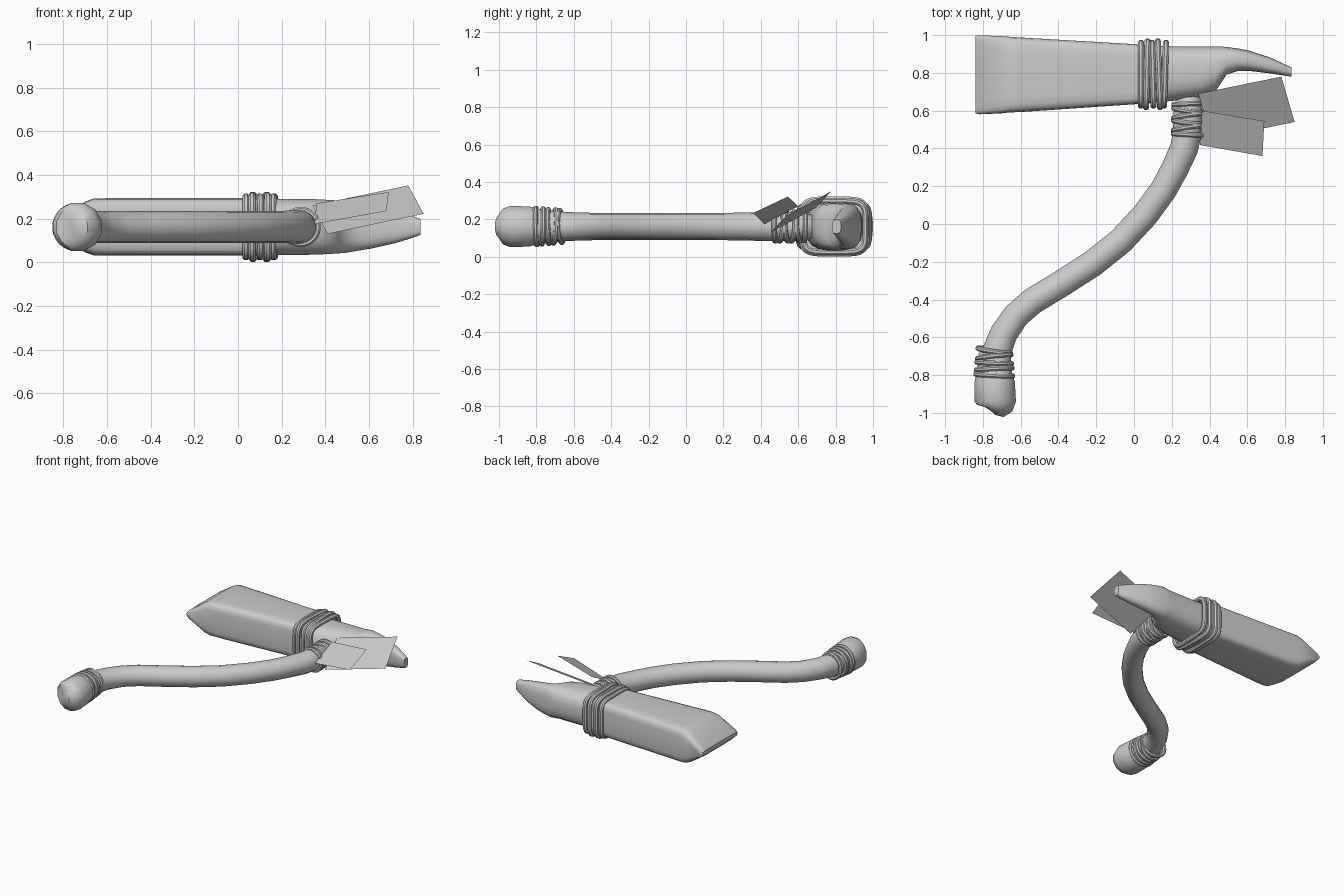
import bpy, bmesh, math
from mathutils import Vector

if "Cube" in bpy.data.objects:
    bpy.data.objects.remove(bpy.data.objects["Cube"])

Z = 0.162
UP = Vector((0, 0, 1))


def power(v, e):
    return math.copysign(abs(v) ** e, v)


def section(c, u, v, n=16, squareness=2.0):
    # superellipse loop spanned by half-axis vectors u and v
    e = 2.0 / squareness
    pts = []
    for i in range(n):
        a = 2 * math.pi * (i + 0.5) / n
        pts.append(c + u * power(math.cos(a), e) + v * power(math.sin(a), e))
    return pts


def make(name, bm, angle=40):
    bmesh.ops.recalc_face_normals(bm, faces=bm.faces)
    me = bpy.data.meshes.new(name)
    bm.to_mesh(me)
    bm.free()
    ob = bpy.data.objects.new(name, me)
    bpy.context.collection.objects.link(ob)
    bpy.ops.object.select_all(action='DESELECT')
    ob.select_set(True)
    bpy.context.view_layer.objects.active = ob
    bpy.ops.object.shade_smooth_by_angle(angle=math.radians(angle))
    return ob


def loft(name, loops, closed=False):
    bm = bmesh.new()
    rows = [[bm.verts.new(p) for p in lp] for lp in loops]
    n = len(rows[0])
    pairs = list(zip(rows, rows[1:]))
    if closed:
        pairs.append((rows[-1], rows[0]))
    else:
        bm.faces.new(rows[0])
        bm.faces.new(rows[-1])
    for a, b in pairs:
        for i in range(n):
            j = (i + 1) % n
            bm.faces.new((a[i], a[j], b[j], b[i]))
    return make(name, bm)


def cord(name, c, u, v, r, squareness=2.0, n=28):
    # closed cord loop following a superellipse
    path = section(c, u, v, n, squareness)
    normal = u.cross(v).normalized()
    loops = []
    for i, p in enumerate(path):
        t = (path[(i + 1) % n] - path[i - 1]).normalized()
        loops.append(section(p, t.cross(normal) * r, normal * r, 8))
    return loft(name, loops, True)


def along_x(rows, squareness):
    # rows of x, y min, y max, half height
    return [section(Vector((x, (a + b) / 2, Z)), Vector((0, (b - a) / 2, 0)),
                    UP * h, 20, squareness) for x, a, b, h in rows]


def along_path(rows, n=14):
    # rows of x, y, radius
    pts = [Vector((x, y, Z)) for x, y, r in rows]
    loops = []
    for i, (x, y, r) in enumerate(rows):
        t = (pts[min(i + 1, len(pts) - 1)] - pts[max(i - 1, 0)]).normalized()
        loops.append(section(pts[i], t.cross(UP) * r, UP * r, n))
    return loops


# Heavy wedge-ended head block
loft("head_block", along_x([
    (-0.838, 0.585, 0.998, 0.015), (-0.82, 0.58, 1.0, 0.035),
    (-0.70, 0.585, 0.995, 0.117), (-0.66, 0.59, 0.992, 0.131),
    (-0.60, 0.592, 0.988, 0.132), (0.10, 0.64, 0.947, 0.132)], 7))

# Curved spike behind the binding
loft("head_spike", along_x([
    (0.08, 0.64, 0.947, 0.13), (0.20, 0.65, 0.942, 0.13),
    (0.36, 0.675, 0.94, 0.128), (0.43, 0.70, 0.94, 0.124),
    (0.46, 0.745, 0.94, 0.122), (0.49, 0.79, 0.938, 0.12),
    (0.55, 0.81, 0.93, 0.11), (0.61, 0.81, 0.918, 0.10),
    (0.72, 0.797, 0.882, 0.075), (0.80, 0.785, 0.845, 0.05),
    (0.835, 0.78, 0.829, 0.037)], 2.8))

# Cord wraps around the head
for i, (grow, lean) in enumerate([(0, 0.0), (0.008, 0.004), (0, -0.004),
                                  (0.008, -0.006), (0, 0.005)]):
    cord(f"head_cord_{i}", Vector((0.036 + i * 0.032, 0.793, Z)),
         Vector((lean, 0.166 + grow, 0)), UP * (0.137 + grow),
         0.017, 5)

# S-curved handle
loft("handle", along_path([
    (0.288, 0.695, 0.035), (0.288, 0.67, 0.065), (0.286, 0.60, 0.078),
    (0.282, 0.48, 0.078), (0.265, 0.40, 0.077), (0.215, 0.29, 0.074),
    (0.155, 0.18, 0.073), (0.06, 0.05, 0.073), (-0.07, -0.09, 0.073),
    (-0.22, -0.21, 0.073), (-0.40, -0.325, 0.073), (-0.54, -0.41, 0.073),
    (-0.625, -0.485, 0.073), (-0.69, -0.58, 0.075), (-0.725, -0.67, 0.08),
    (-0.74, -0.80, 0.085)]))

# Rounded pommel
loft("pommel", along_path([
    (-0.74, -0.68, 0.084), (-0.74, -0.80, 0.10), (-0.738, -0.84, 0.111),
    (-0.735, -0.94, 0.114), (-0.738, -0.975, 0.098), (-0.745, -0.992, 0.065),
    (-0.75, -0.997, 0.02)], 12))

# Cord wraps at both ends of the handle
for label, x, y0, y1, r0, r1, tilts in (
        ("top_cord", 0.287, 0.475, 0.635, 0.079, 0.077,
         (-0.004, 0.012, -0.01, 0.012, -0.012, 0.003)),
        ("pommel_cord", -0.74, -0.80, -0.67, 0.098, 0.086,
         (-0.005, 0.005, -0.004, 0.01, -0.012))):
    for i, tilt in enumerate(tilts):
        f = i / (len(tilts) - 1)
        r = r0 + (r1 - r0) * f
        cord(f"{label}_{i}", Vector((x, y0 + (y1 - y0) * f, Z)),
             Vector((r, tilt, 0)), Vector((0, tilt * 0.5, r)), 0.014)

# Two flat hanging tags
for name, corners in (
        ("large_tag", ((0.34, 0.69, 0.26), (0.78, 0.78, 0.352),
                       (0.85, 0.54, 0.222), (0.41, 0.45, 0.13))),
        ("small_tag", ((0.36, 0.60, 0.27), (0.69, 0.545, 0.322),
                       (0.68, 0.36, 0.235), (0.35, 0.418, 0.175)))):
    bm = bmesh.new()
    bm.faces.new([bm.verts.new(c) for c in corners])
    make(name, bm)
